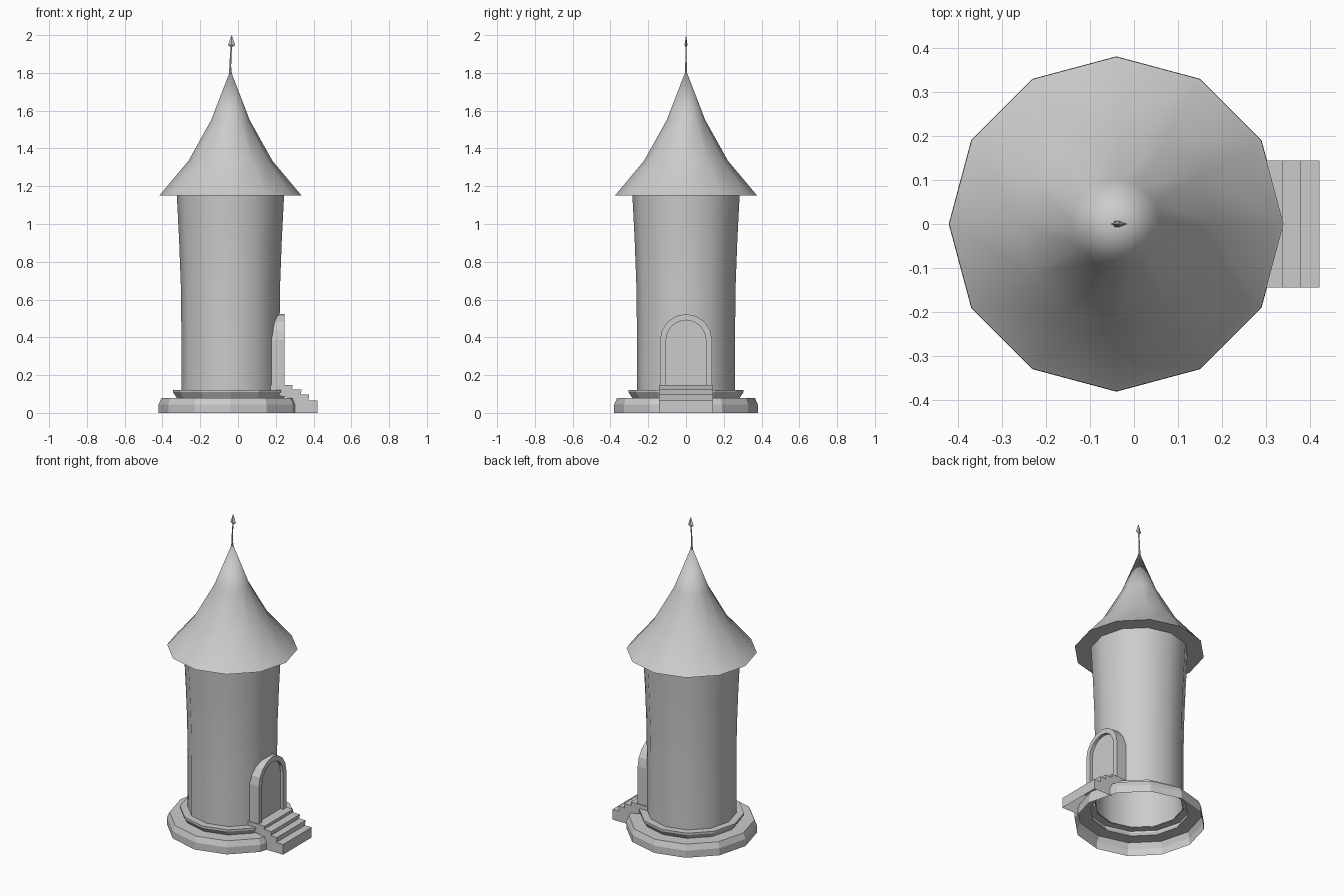
import bpy
import math

old = bpy.data.objects.get("Cube")
if old:
    bpy.data.objects.remove(old, do_unlink=True)

stone = bpy.data.materials.new("plain grey")
stone.use_nodes = True
GREY = (0.6, 0.6, 0.6, 1)
stone.diffuse_color = GREY
stone.node_tree.nodes["Principled BSDF"].inputs["Base Color"].default_value = GREY

AXIS_X = -0.04


def make(name, verts, faces, smooth=False):
    mesh = bpy.data.meshes.new(name)
    mesh.from_pydata(verts, [], faces)
    mesh.materials.append(stone)
    obj = bpy.data.objects.new(name, mesh)
    bpy.context.scene.collection.objects.link(obj)
    if smooth:
        bpy.ops.object.select_all(action='DESELECT')
        obj.select_set(True)
        bpy.context.view_layer.objects.active = obj
        bpy.ops.object.shade_smooth_by_angle(angle=math.radians(40))
    return obj


def loft(loops, closed):
    """Join equal-length loops of points with quads."""
    n = len(loops[0])
    verts = [p for loop in loops for p in loop]
    faces = []
    for k in range(len(loops) - 1):
        for i in range(n if closed else n - 1):
            j = (i + 1) % n
            faces.append((k * n + i, k * n + j, (k + 1) * n + j, (k + 1) * n + i))
    return verts, faces


def ring(r, z, sides=12, x=AXIS_X, squash=1):
    turn = math.tau / sides
    return [(x + r * math.cos(i * turn), squash * r * math.sin(i * turn), z)
            for i in range(sides)]


def lathe(name, profile, smooth=False, tip=None):
    """Turn a profile of (radius, z) about the tower axis, optionally to a point."""
    verts, faces = loft([ring(r, z) for r, z in profile], True)
    if tip:
        first = len(verts) - 12
        faces += [(first + i, first + (i + 1) % 12, len(verts)) for i in range(12)]
        verts.append((AXIS_X, 0, tip))
    return make(name, verts, faces, smooth)


# Stepped plinth, open underneath
lathe("plinth", [(0.38, 0), (0.38, 0.045), (0.365, 0.08), (0.285, 0.08),
                 (0.305, 0.11), (0.305, 0.122), (0.255, 0.122)])

# Tower wall, flaring gently towards the roof
lathe("tower_wall", [(0.26, 0.12), (0.26, 0.45), (0.263, 0.68),
                     (0.272, 0.92), (0.284, 1.152)], True)

# Bell-shaped roof with eaves
lathe("roof", [(0.28, 1.15), (0.379, 1.15), (0.371, 1.157),
               (0.222, 1.335), (0.102, 1.55)], True, tip=1.815)

# Arched doorway
SILL, SPRING = 0.14, 0.385


def arch(r, x, segments=8):
    arc = [math.pi * i / segments for i in range(segments + 1)]
    return ([(x, r, SILL)]
            + [(x, r * math.cos(a), SPRING + r * math.sin(a)) for a in arc]
            + [(x, -r, SILL)])


make("door_frame", *loft([arch(0.138, 0.14), arch(0.138, 0.245),
                          arch(0.106, 0.245), arch(0.106, 0.222)], False))
panel = arch(0.106, 0.226)
make("door_panel", panel, [tuple(range(len(panel)))])

# Entrance steps: treads and risers, then a closed wall on each side
HALF = 0.144
treads = [(0.17, 0.147), (0.29, 0.147), (0.285, 0.125), (0.337, 0.125),
          (0.332, 0.098), (0.377, 0.098), (0.372, 0.065), (0.42, 0.065), (0.42, 0)]
loops = [[(x, y, z) for x, z in treads] for y in (-HALF, HALF)]
verts, faces = loft(loops, False)
n = len(treads)
for y in (-HALF, HALF):
    start = len(verts)
    verts += [(x, y, z) for x, z in treads + [(0.29, 0), (0.27, 0.08), (0.17, 0.1)]]
    side = list(range(start, len(verts)))
    faces.append(tuple(side if y > 0 else side[::-1]))
make("entrance_steps", verts, faces)

# Slightly bent spire rod
rod = [(0.008, 1.79, -0.04), (0.005, 1.83, -0.041),
       (0.004, 1.89, -0.039), (0.004, 1.95, -0.034)]
make("spire_rod", *loft([ring(r, z, 6, x) for r, z, x in rod], True), smooth=True)

# Flattened arrowhead on the rod
head = [(0.004, 1.937), (0.019, 1.947), (0.013, 1.965), (0.0005, 2.0)]
make("spire_head", *loft([ring(r, z, 4, -0.034, 0.4) for r, z in head], True))
